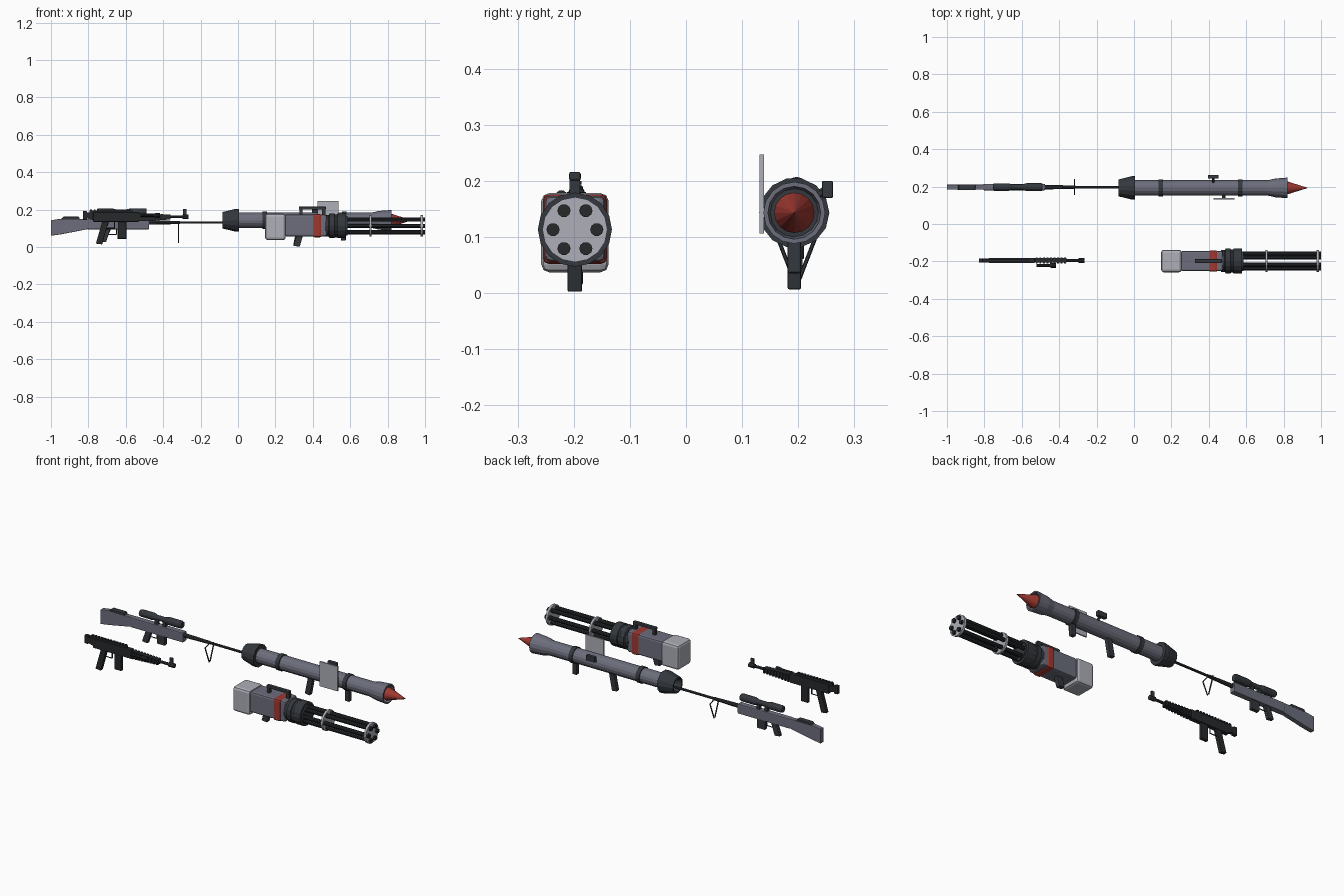
import bpy, bmesh, math
from mathutils import Vector

cube = bpy.data.objects.get("Cube")
if cube:
    bpy.data.objects.remove(cube, do_unlink=True)


def material(name, rgb):
    m = bpy.data.materials.new(name)
    m.use_nodes = True
    m.diffuse_color = (*rgb, 1)
    m.node_tree.nodes["Principled BSDF"].inputs["Base Color"].default_value = (*rgb, 1)
    return m


GREY = material("blue_grey_metal", (.15, .155, .2))
PALE = material("pale_metal", (.42, .43, .48))
DARK = material("dark_metal", (.034, .039, .046))
BLACK = material("black_metal", (.019, .022, .024))
RED = material("red_paint", (.35, .04, .03))


def finish(name, bm, mat, bevel=0):
    bmesh.ops.recalc_face_normals(bm, faces=bm.faces)
    mesh = bpy.data.meshes.new(name)
    bm.to_mesh(mesh)
    bm.free()
    mesh.materials.append(mat)
    ob = bpy.data.objects.new(name, mesh)
    bpy.context.collection.objects.link(ob)
    if bevel:
        mod = ob.modifiers.new("bevel", 'BEVEL')
        mod.width = bevel
        mod.segments = 2
    return ob


def lathe(name, mat, y, z, pts, sides=16):
    """Rings of (x, radius) around an axis parallel to x, capped at both ends."""
    bm = bmesh.new()
    rings = []
    for x, r in pts:
        rings.append([bm.verts.new((x, y + r * math.cos(a), z + r * math.sin(a)))
                      for a in (math.tau * i / sides for i in range(sides))])
    for a, b in zip(rings, rings[1:]):
        for i in range(sides):
            j = (i + 1) % sides
            bm.faces.new((a[i], a[j], b[j], b[i]))
    bm.faces.new(rings[0])
    bm.faces.new(rings[-1])
    return finish(name, bm, mat)


def prism(name, mat, y, width, pts, bevel=0):
    """Side profile of (x, z) points, given thickness along y."""
    bm = bmesh.new()
    face = bm.faces.new([bm.verts.new((x, y - width / 2, z)) for x, z in pts])
    out = bmesh.ops.extrude_face_region(bm, geom=[face])
    verts = [v for v in out["geom"] if isinstance(v, bmesh.types.BMVert)]
    bmesh.ops.translate(bm, verts=verts, vec=(0, width, 0))
    return finish(name, bm, mat, bevel)


def box(name, mat, y, width, x0, x1, z0, z1, bevel=0):
    return prism(name, mat, y, width, [(x0, z0), (x1, z0), (x1, z1), (x0, z1)], bevel)


def rod(name, mat, a, b, r, sides=6):
    a, b = Vector(a), Vector(b)
    bm = bmesh.new()
    bmesh.ops.create_cone(bm, cap_ends=True, segments=sides, radius1=r, radius2=r,
                          depth=(b - a).length)
    bm.transform((b - a).to_track_quat('Z', 'Y').to_matrix().to_4x4())
    bmesh.ops.translate(bm, verts=bm.verts, vec=(a + b) / 2)
    return finish(name, bm, mat)


def grip(name, mat, y, width, x, top, bottom, lean, depth):
    """Pistol grip leaning back toward -x."""
    return prism(name, mat, y, width, [(x - lean, bottom), (x - lean + depth, bottom - .004),
                                       (x + depth, top), (x, top)], .003)


def guard(name, mat, y, x0, x1, top, bottom):
    rod(name + "_base", mat, (x0, y, bottom), (x1, y, bottom), .003)
    rod(name + "_front", mat, (x1, y, bottom), (x1, y, top), .003)
    rod(name + "_trigger", mat, ((x0 + x1) / 2, y, top), ((x0 + x1) / 2 - .006, y, bottom + .012), .003)


# Rotary gun: housing, stripe and rear drive box
Y, Z = -.198, .113
box("gun_rear_box", PALE, Y, .12, .145, .255, .037, .178, .014)
box("gun_housing", GREY, Y, .108, .25, .475, .056, .173, .01)
box("gun_stripe", RED, Y, .114, .4, .447, .052, .176, .01)
lathe("gun_collar", DARK, Y, Z, [(.465, .058), (.485, .058), (.49, .066), (.515, .066),
                               (.518, .062), (.53, .062), (.533, .066), (.577, .066),
                               (.577, .052), (.585, .052)])

# Rotary gun: barrel cluster and clamp discs
for i in range(6):
    a = math.tau * i / 6
    lathe("gun_barrel_%d" % (i + 1), BLACK, Y + .039 * math.cos(a), Z + .039 * math.sin(a),
          [(.57, .0118), (1, .0118)], 10)
for name, x in (("gun_middle_disc", .702), ("gun_front_disc", .975)):
    lathe(name, PALE, Y, Z, [(x, .058), (x + .013, .058)])

# Rotary gun: carry handle and grip
box("gun_handle_bar", DARK, Y, .021, .325, .47, .2, .216, .004)
for x in (.328, .45):
    box("gun_handle_post", DARK, Y, .019, x, x + .017, .168, .204)
grip("gun_grip", DARK, Y, .026, .315, .07, .006, .02, .035)

# Rocket launcher: hollow rear cone, tube, flared muzzle, warhead
Y, Z = .193, .143
lathe("launcher_rear_cone", DARK, Y, Z, [(.005, .04), (.005, .0625), (-.012, .0625), (-.083, .045),
                                       (-.083, .037), (-.03, .03)], 14)
lathe("launcher_tube", GREY, Y, Z, [(0, .041), (.725, .041)])
lathe("launcher_muzzle", GREY, Y, Z, [(.715, .041), (.755, .05), (.82, .055), (.82, .047), (.76, .042)])
lathe("launcher_bore", DARK, Y, Z, [(.765, .043), (.775, .043)])
lathe("warhead", RED, Y, Z, [(.77, .025), (.815, .036), (.927, .001)])
for x in (.13, .555):
    lathe("launcher_band", DARK, Y, Z, [(x, .046), (x + .024, .046)])

# Rocket launcher: sight plate, side box, grips
box("launcher_sight_plate", PALE, .135, .008, .425, .538, .106, .247)
rod("launcher_plate_mount", DARK, (.48, .137, Z), (.48, .16, Z), .01)
box("launcher_side_box", DARK, .252, .02, .395, .452, .169, .2, .003)
rod("launcher_box_mount", DARK, (.423, .21, .16), (.423, .246, .182), .007)
grip("launcher_rear_grip", DARK, Y, .024, .315, .11, .01, .02, .032)
box("launcher_front_grip", DARK, Y, .024, .55, .577, .035, .11, .004)

# Long rifle: stock, body, cheek pad
Y = .197
prism("long_rifle_stock", GREY, Y, .027, [(-1, .06), (-.945, .068), (-.8, .096), (-.79, .15),
                                        (-.94, .152), (-1, .143)], .003)
box("long_rifle_body", GREY, Y, .034, -.805, -.475, .094, .15, .005)
prism("cheek_pad", DARK, Y, .03, [(-.945, .147), (-.845, .147), (-.85, .162), (-.935, .162)], .003)

# Long rifle: barrel, scope, grip, magazine
lathe("long_rifle_barrel", DARK, Y, .131, [(-.5, .013), (-.47, .012), (-.32, .009), (-.31, .007),
                                         (-.065, .007)], 10)
lathe("scope", DARK, Y, .186, [(-.755, .017), (-.745, .02), (-.67, .02), (-.65, .014), (-.6, .014),
                             (-.575, .021), (-.495, .021), (-.488, .018)], 12)
for x in (-.65, -.6):
    box("scope_mount", DARK, Y, .016, x - .01, x + .01, .145, .185)
grip("long_rifle_grip", DARK, Y, .022, -.715, .1, .03, .025, .034)
box("long_rifle_magazine", DARK, Y, .022, -.645, -.595, .042, .1, .003)
guard("long_rifle_guard", DARK, Y, -.715, -.65, .1, .066)

# Long rifle: folding support under the barrel
for s in (-1, 1):
    rod("support_leg", DARK, (-.318, Y + s * .04, .115), (-.318, Y + s * .004, .022), .0035)
    rod("support_arm", DARK, (-.318, Y + s * .04, .115), (-.318, Y, .128), .003)

# Short rifle: butt, receiver, top rail
Y = -.195
box("short_rifle_butt", BLACK, Y, .022, -.83, -.808, .145, .192, .003)
prism("short_rifle_stock", BLACK, Y, .02, [(-.815, .155), (-.76, .14), (-.76, .185), (-.815, .185)])
box("short_rifle_receiver", BLACK, Y, .028, -.775, -.53, .134, .186, .004)
box("top_rail", BLACK, Y, .014, -.795, -.565, .184, .196)
for i in range(12):
    x = -.79 + i * .019
    box("rail_tooth", BLACK, Y, .018, x, x + .01, .193, .2)

# Short rifle: ribbed fore-end, barrel, muzzle and sight
prism("short_rifle_fore_end", BLACK, Y, .024, [(-.535, .138), (-.36, .147), (-.36, .173), (-.535, .18)])
for i in range(9):
    x = -.525 + i * .019
    box("fore_end_rib", BLACK, Y, .034, x, x + .01, .138 + i * .001, .18 - i * .0008)
lathe("short_rifle_barrel", DARK, Y, .162, [(-.37, .008), (-.27, .008)], 10)
lathe("short_rifle_muzzle", DARK, Y, .162, [(-.298, .013), (-.265, .013)], 10)
box("front_sight_post", DARK, Y, .008, -.293, -.276, .165, .203)
lathe("side_lamp", BLACK, -.222, .17, [(-.52, .009), (-.45, .009), (-.44, .013), (-.418, .013)], 10)

# Short rifle: grip, magazine and trigger guard
grip("short_rifle_grip", BLACK, Y, .022, -.725, .14, .018, .035, .034)
box("short_rifle_magazine", BLACK, Y, .018, -.642, -.597, .045, .14, .003)
guard("short_rifle_guard", BLACK, Y, -.725, -.66, .138, .1)
